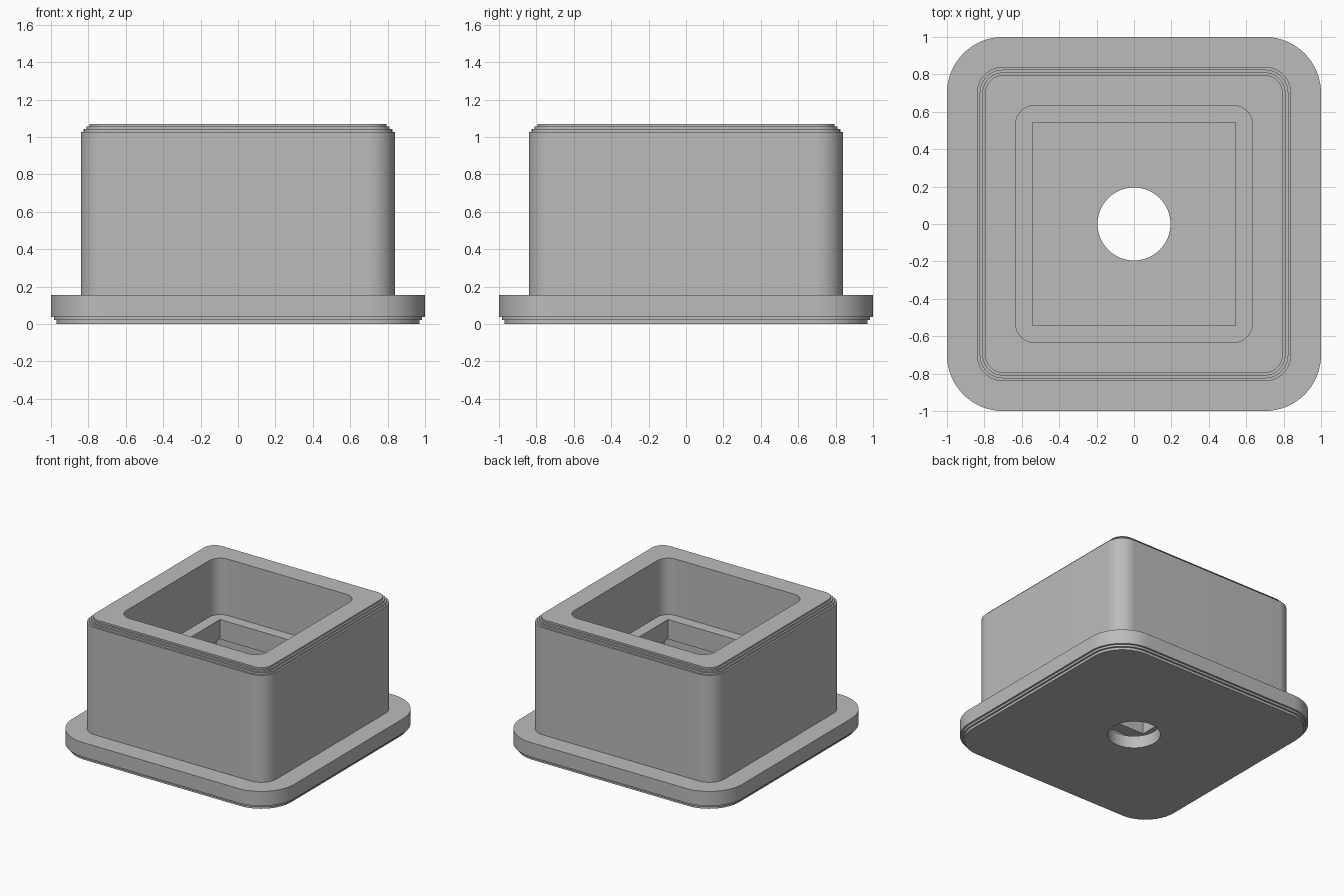
import bpy, bmesh, math

cube = bpy.data.objects.get("Cube")
if cube:
    bpy.data.objects.remove(cube, do_unlink=True)

grey = bpy.data.materials.new("plain grey")
grey.use_nodes = True
colour = (0.5, 0.5, 0.5, 1)
grey.diffuse_color = colour
grey.node_tree.nodes["Principled BSDF"].inputs["Base Color"].default_value = colour

CORNER_STEPS = 16


def rounded_square(bm, half, radius, z):
    """Ring of vertices; a radius equal to half gives a circle, zero a square."""
    ring = []
    for quarter in range(4):
        mid = math.pi / 4 + quarter * math.pi / 2
        cx = math.copysign(half - radius, math.cos(mid))
        cy = math.copysign(half - radius, math.sin(mid))
        for i in range(CORNER_STEPS + 1):
            a = (quarter + i / CORNER_STEPS) * math.pi / 2
            ring.append(bm.verts.new((cx + radius * math.cos(a),
                                      cy + radius * math.sin(a), z)))
    return ring


def loft(name, sections):
    """Closed solid through the sections, the last joined to the first."""
    bm = bmesh.new()
    rings = [rounded_square(bm, *s) for s in sections]
    for low, high in zip(rings, rings[1:] + rings[:1]):
        for i in range(len(low)):
            j = (i + 1) % len(low)
            bm.faces.new((low[i], low[j], high[j], high[i]))
    bmesh.ops.remove_doubles(bm, verts=bm.verts, dist=1e-5)
    bmesh.ops.recalc_face_normals(bm, faces=bm.faces)
    mesh = bpy.data.meshes.new(name)
    bm.to_mesh(mesh)
    bm.free()
    mesh.materials.append(grey)
    obj = bpy.data.objects.new(name, mesh)
    bpy.context.collection.objects.link(obj)
    bpy.ops.object.select_all(action='DESELECT')
    obj.select_set(True)
    bpy.context.view_layer.objects.active = obj
    bpy.ops.object.shade_smooth_by_angle(angle=math.radians(30))
    return obj


# Outer steps: half width, lower height, upper height; corners share centres
CORNER_CENTRE = 0.7
outer = [(0.97, 0, 0.02), (0.985, 0.02, 0.037), (1.0, 0.037, 0.155),
         (0.84, 0.155, 1.027), (0.825, 1.027, 1.042),
         (0.81, 1.042, 1.056), (0.795, 1.056, 1.07)]
sections = [(h, h - CORNER_CENTRE, z) for h, lo, hi in outer for z in (lo, hi)]

# Rounded pocket, square lip, hollow beneath it, and round floor hole
LIP_TOP, LIP_BOTTOM, FLOOR = 0.61, 0.45, 0.1
sections += [(0.633, 0.1, 1.07), (0.633, 0.1, LIP_TOP),
             (0.543, 0, LIP_TOP), (0.543, 0, LIP_BOTTOM),
             (0.64, 0, LIP_BOTTOM), (0.64, 0, FLOOR),
             (0.195, 0.195, FLOOR), (0.195, 0.195, 0)]

loft("flanged_square_socket", sections)
